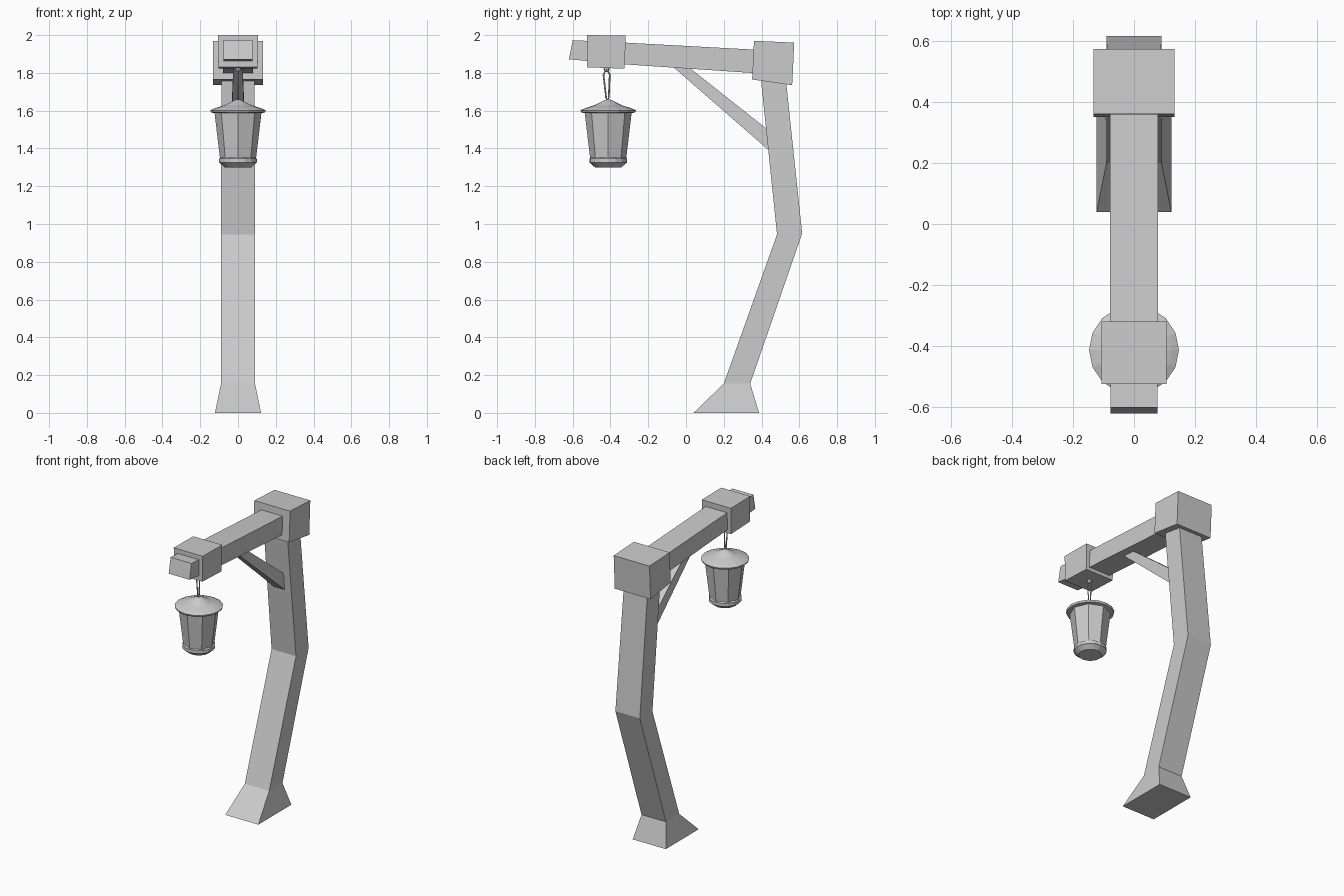
import bpy, math

if "Cube" in bpy.data.objects:
    bpy.data.objects.remove(bpy.data.objects["Cube"])


def make(name, verts, faces):
    me = bpy.data.meshes.new(name)
    me.from_pydata(verts, [], faces)
    me.update()
    ob = bpy.data.objects.new(name, me)
    bpy.context.collection.objects.link(ob)
    return ob


def loft(name, rings):
    """Skin a list of equal-length vertex rings and cap both ends."""
    n = len(rings[0])
    verts = [v for r in rings for v in r]
    faces = [(i * n + j, i * n + (j + 1) % n, (i + 1) * n + (j + 1) % n, (i + 1) * n + j)
             for i in range(len(rings) - 1) for j in range(n)]
    faces += [tuple(reversed(range(n))), tuple(range(len(verts) - n, len(verts)))]
    return make(name, verts, faces)


def timber(name, sections):
    """Rectangular timber; each section is (half width, (y, z), (y, z))."""
    return loft(name, [[(-w, *a), (w, *a), (w, *b), (-w, *b)] for w, a, b in sections])


def lathe(name, profile, sides):
    """Closed turned part about the lantern axis; profile of (radius, z), upwards."""
    return loft(name, [[(r * math.cos(2 * math.pi * k / sides),
                         LY + r * math.sin(2 * math.pi * k / sides), z)
                        for k in range(sides)] for r, z in profile])


LY = -0.412  # lantern axis

# Crooked post with flared foot
timber("post", [(0.122, (0.04, 0.0), (0.387, 0.0)),
                (0.09, (0.20, 0.155), (0.34, 0.155)),
                (0.09, (0.482, 0.945), (0.615, 0.95)),
                (0.087, (0.393, 1.80), (0.525, 1.80))])

# Corner block joining post and beam
timber("corner_block", [(0.132, (0.35, 1.765), (0.562, 1.735)),
                        (0.132, (0.36, 1.97), (0.573, 1.96))])

# Beam
timber("beam", [(0.079, (0.42, 1.795), (0.42, 1.92)),
                (0.079, (-0.32, 1.845), (-0.32, 1.96)),
                (0.077, (-0.62, 1.872), (-0.60, 1.973))])

# Block near the beam tip
timber("tip_block", [(0.104, (-0.524, 1.83), (-0.325, 1.822)),
                     (0.107, (-0.524, 2.0), (-0.319, 1.998))])

# Tapered diagonal brace
timber("brace", [(0.04, (0.45, 1.38), (0.45, 1.486)),
                 (0.024, (-0.08, 1.842), (0.0, 1.842))])

# Wire hanger loop
cu = bpy.data.curves.new("hanger", 'CURVE')
cu.dimensions = '3D'
cu.bevel_depth = 0.0045
cu.bevel_resolution = 0
sp = cu.splines.new('POLY')
pts = [(-0.425, 1.815), (-0.437, 1.79), (-0.423, 1.67), (-0.416, 1.652),
       (-0.409, 1.67), (-0.404, 1.79), (-0.413, 1.81)]
sp.points.add(len(pts) - 1)
for p, (y, z) in zip(sp.points, pts):
    p.co = (0, y, z, 1)
sp.use_cyclic_u = True
bpy.context.collection.objects.link(bpy.data.objects.new("hanger", cu))

# Stud holding the hanger
bpy.ops.mesh.primitive_uv_sphere_add(segments=8, ring_count=6, radius=0.016,
                                     location=(0, -0.42, 1.82))
bpy.context.object.name = "hanger_stud"

# Lantern: roof, glass body, collar and base
lathe("lantern_roof", [(0.12, 1.587), (0.142, 1.59), (0.147, 1.602), (0.125, 1.612),
                       (0.07, 1.63), (0.02, 1.655), (0.006, 1.66)], 16)
lathe("lantern_body", [(0.094, 1.335), (0.125, 1.595)], 8)
lathe("lantern_base", [(0.062, 1.30), (0.07, 1.30), (0.095, 1.322), (0.1, 1.325),
                       (0.1, 1.346), (0.09, 1.352)], 16)
